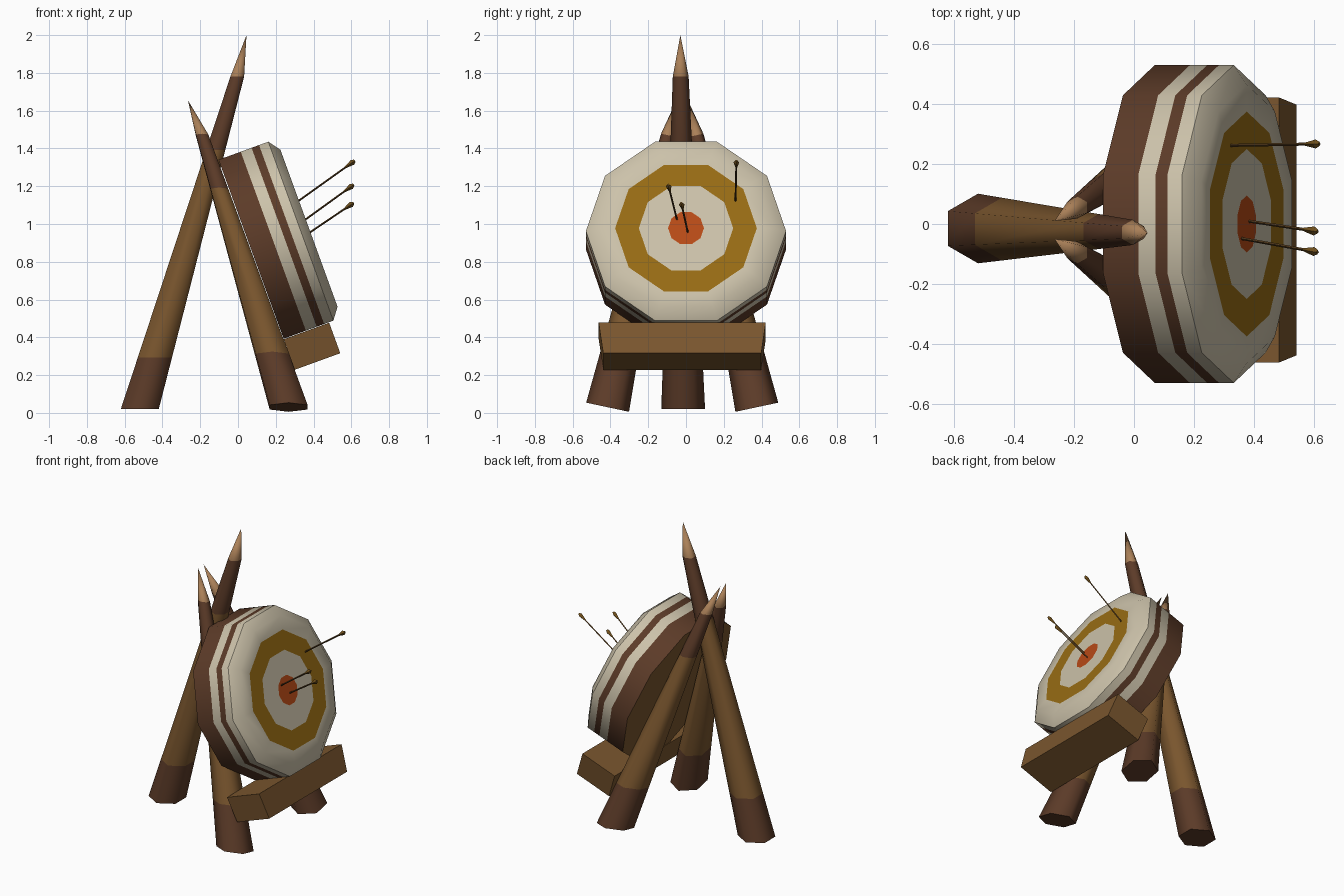
import bpy, bmesh, math
from mathutils import Vector

if "Cube" in bpy.data.objects:
    bpy.data.objects.remove(bpy.data.objects["Cube"])


def lin(c):
    return tuple((v / 255 / 12.92) if v < 10 else ((v / 255 + 0.055) / 1.055) ** 2.4 for v in c) + (1,)


COLOURS = {
    "wood": (122, 86, 46), "dark_bark": (92, 59, 40), "cut_wood": (170, 128, 88),
    "cream_straw": (204, 194, 170), "ochre_ring": (152, 108, 20), "red_centre": (184, 74, 22),
    "arrow_shaft": (88, 62, 30), "arrow_feather": (112, 80, 28),
}
MATS = {}
for key, rgb in COLOURS.items():
    MATS[key] = bpy.data.materials.new(key)
    MATS[key].diffuse_color = lin(rgb)


def finish(name, bm, names, smooth):
    bmesh.ops.recalc_face_normals(bm, faces=bm.faces[:])
    me = bpy.data.meshes.new(name)
    bm.to_mesh(me)
    bm.free()
    for n in names:
        me.materials.append(MATS[n])
    ob = bpy.data.objects.new(name, me)
    bpy.context.collection.objects.link(ob)
    if smooth:
        bpy.ops.object.select_all(action='DESELECT')
        ob.select_set(True)
        bpy.context.view_layer.objects.active = ob
        bpy.ops.object.shade_smooth_by_angle(angle=math.radians(smooth))
    return ob


def loft(name, rings, u, v, sides, bands, smooth=0):
    """Join rings (centre, radius) lying in the u-v plane; bands gives a colour for each gap."""
    bm = bmesh.new()
    names = list(dict.fromkeys(bands))
    loops = []
    for c, r in rings:
        if r == 0:
            loops.append([bm.verts.new(c)] * sides)
        else:
            loops.append([bm.verts.new(Vector(c) + r * (u * math.cos(t) + v * math.sin(t)))
                          for t in (2 * math.pi * i / sides for i in range(sides))])
    for a, b, col in zip(loops, loops[1:], bands):
        for i in range(sides):
            j = (i + 1) % sides
            quad = list(dict.fromkeys((a[i], a[j], b[j], b[i])))
            bm.faces.new(quad).material_index = names.index(col)
    return finish(name, bm, names, smooth)


X, Y = Vector((1, 0, 0)), Vector((0, 1, 0))


# Sharpened poles: bark foot, bare middle, bark neck, pointed cut tip
def pole(name, foot, neck, tip, r0, r1, tilt, low, high):
    foot, neck = Vector(foot), Vector(neck)
    rings = [(foot, 0), (foot, r0)]
    for t in (low, high, 1):
        rings.append((foot.lerp(neck, t), r0 + (r1 - r0) * t))
    rings.append((tip, 0))
    loft(name, rings, Vector((0, math.cos(tilt), math.sin(tilt))), X, 6,
         ["dark_bark", "dark_bark", "wood", "dark_bark", "cut_wood"], 65)


pole("back_leg", (-0.52, -0.015, 0.02), (-0.004, -0.028, 1.78), (0.045, -0.03, 2.0),
     0.116, 0.042, 0, 0.155, 0.78)
for side, label in ((1, "right"), (-1, "left")):
    pole("front_leg_" + label, (0.268, -0.02 + side * 0.395, 0.03),
         (-0.19, -0.02 + side * 0.075, 1.47), (-0.265, -0.02 + side * 0.03, 1.655),
         0.116, 0.038, side * 0.21, 0.19, 0.8)

# Straw target: turned profile around a tilted axis, with painted rings
TILT = math.radians(20)
AXIS = Vector((math.cos(TILT), 0, math.sin(TILT)))
UP = Vector((-math.sin(TILT), 0, math.cos(TILT)))
RIM = Vector((0.3325, 0, 0.962))
profile = [(-0.28, 0), (-0.28, 0.53), (-0.155, 0.53), (-0.094, 0.53), (-0.052, 0.53), (0, 0.53),
           (0.046, 0.465), (0.046, 0.375), (0.046, 0.25), (0.046, 0.095), (0.046, 0)]
loft("target", [(RIM + AXIS * s, r) for s, r in profile], Y, UP, 10,
     ["wood", "dark_bark", "cream_straw", "dark_bark", "cream_straw", "cream_straw",
      "cream_straw", "ochre_ring", "cream_straw", "red_centre"], 40)

# Support beam under the target, slightly narrower at the bottom
bm = bmesh.new()
bmesh.ops.create_cube(bm, size=1)
corner = Vector((0.3, -0.02, 0.228))
for vert in bm.verts:
    a, b, c = vert.co
    half = 0.442 if c > 0 else 0.418
    vert.co = corner + AXIS * (0.257 * (a + 0.5)) + UP * (0.172 * (c + 0.5)) + Y * (2 * b * half)
finish("support_beam", bm, ["wood"], 0)

# Arrows stuck in the face, flared feathers at the tail
ARROWS = [((0.317, 0.262, 1.12), (0.618, 0.267, 1.335)),
          ((0.345, -0.046, 1.015), (0.612, -0.094, 1.208)),
          ((0.365, 0.012, 0.945), (0.612, -0.025, 1.112))]
for i, (start, end) in enumerate(ARROWS, 1):
    p, q = Vector(start), Vector(end)
    d = (q - p).normalized()
    u = d.cross(Y).normalized()
    v = d.cross(u)
    loft(f"arrow_{i}", [(p - d * 0.03, 0), (p - d * 0.03, 0.005), (q - d * 0.06, 0.005),
                        (q - d * 0.015, 0.015), (q, 0.007), (q, 0)], u, v, 4,
         ["arrow_shaft", "arrow_shaft", "arrow_feather", "arrow_feather", "arrow_feather"])

for m in bpy.data.materials:
    if m.users and not m.is_grease_pencil:
        m.use_nodes = True
        m.node_tree.nodes["Principled BSDF"].inputs["Base Color"].default_value = m.diffuse_color
